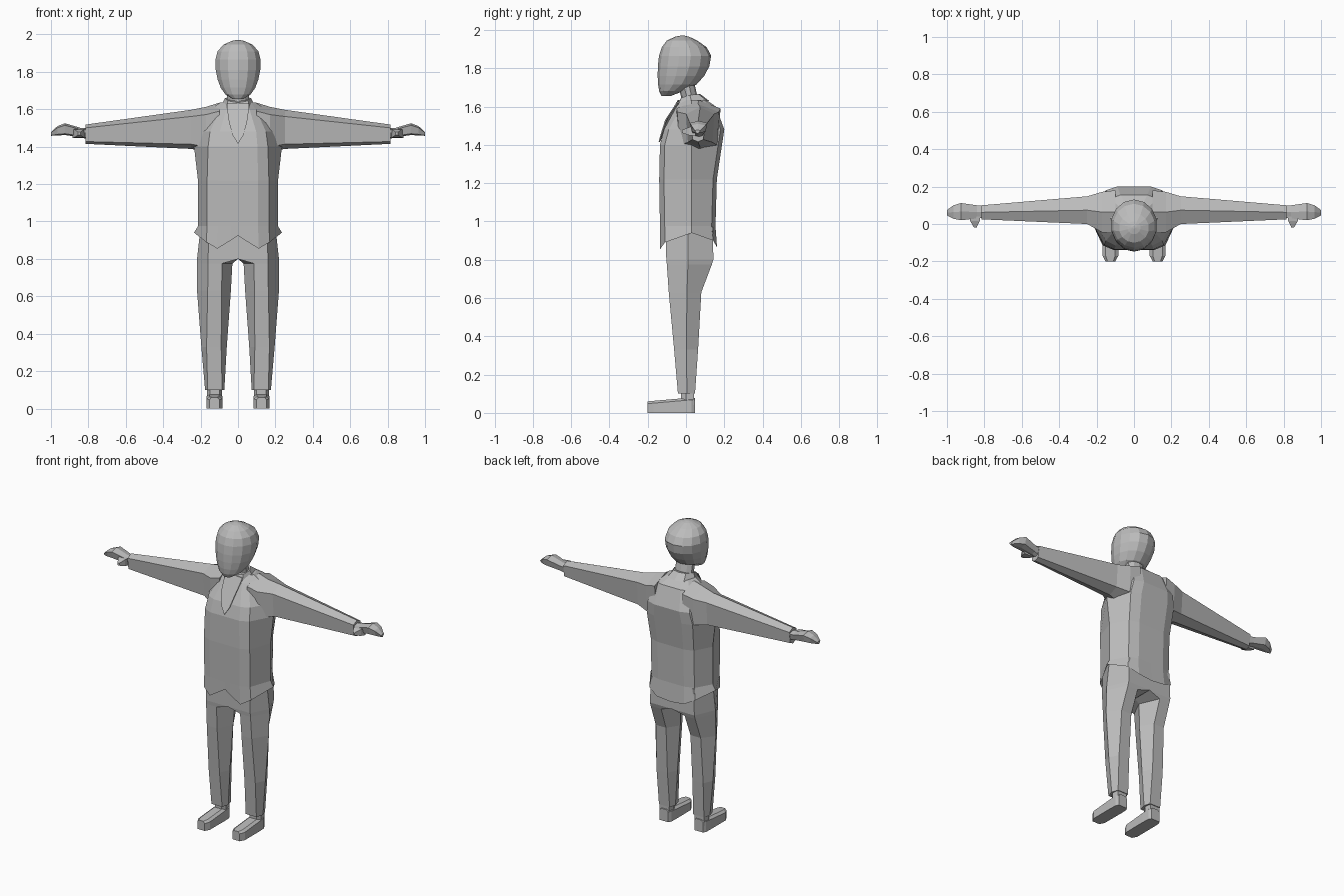
import bpy, bmesh, math

grey = bpy.data.materials.new("plain_grey")
grey.diffuse_color = (0.5, 0.5, 0.5, 1)


def loft(name, rings, cap_start=True, cap_end=True, mirror=False):
    """Skin a list of equal-length point rings, optionally mirrored across x = 0."""
    bm = bmesh.new()
    vr = [[bm.verts.new(p) for p in r] for r in rings]
    n = len(rings[0])
    for a, b in zip(vr, vr[1:]):
        for i in range(n):
            j = (i + 1) % n
            bm.faces.new((a[i], a[j], b[j], b[i]))
    if cap_start:
        bm.faces.new(vr[0][::-1])
    if cap_end:
        bm.faces.new(vr[-1])
    bmesh.ops.recalc_face_normals(bm, faces=bm.faces[:])
    me = bpy.data.meshes.new(name)
    bm.to_mesh(me)
    bm.free()
    me.materials.append(grey)
    ob = bpy.data.objects.new(name, me)
    bpy.context.collection.objects.link(ob)
    if mirror:
        ob.modifiers.new("mirror", 'MIRROR').use_mirror_merge = False
    return ob


def both_sides(half):
    """Close a half outline (front centre to back centre) by reflecting it."""
    return half + [(-x, y, z) for x, y, z in half[-2:0:-1]]


def oval(z, w, yf, yb, n=14):
    yc, ry = (yf + yb) / 2, (yb - yf) / 2
    return [(w * math.sin(2 * math.pi * i / n), yc - ry * math.cos(2 * math.pi * i / n), z)
            for i in range(n)]


# Head: egg shape with the chin pushed forward
loft("head", [oval(*s) for s in (
    (1.655, .03, -.128, -.08), (1.68, .07, -.14, -.015), (1.715, .095, -.146, .055),
    (1.76, .112, -.148, .095), (1.81, .122, -.147, .122), (1.865, .124, -.141, .131),
    (1.91, .112, -.126, .108), (1.945, .08, -.1, .058), (1.965, .035, -.055, .015),
    (1.971, .008, -.025, -.01))])

# Neck
loft("neck", [oval(*s, n=10) for s in (
    (1.58, .075, -.05, .09), (1.65, .062, -.025, .06), (1.74, .06, -.05, .04))])


# Jacket body: flat front and back panels with an angled side seam
def jacket_ring(z, fx, w, yf, yb, bx, hem=None):
    zs = hem or [z] * 8
    xy = [(0, yf), (fx * .22, yf), (fx * .65, yf), (fx, yf + .025), (w, .03),
          (bx, yb - .02), (bx * .6, yb), (0, yb)]
    return both_sides([(x, y, h) for (x, y), h in zip(xy, zs)])


loft("jacket", [
    jacket_ring(.9, .17, .235, -.135, .162, .165, [.925, .9, .855, .89, .94, .9, .865, .855]),
    jacket_ring(.975, .165, .214, -.136, .154, .155),
    jacket_ring(1.22, .165, .214, -.14, .161, .155),
    jacket_ring(1.40, .16, .235, -.136, .188, .165),
    jacket_ring(1.48, .15, .22, -.115, .2, .15),
    jacket_ring(1.60, .095, .15, -.05, .156, .12),
    jacket_ring(1.635, .07, .095, -.022, .105, .075)], cap_start=False)

# Collar and open V neckline
loft("collar", [
    both_sides([(0, -.05, 1.6), (.06, -.045, 1.6), (.09, .03, 1.62), (.06, .11, 1.63), (0, .12, 1.63)]),
    both_sides([(0, -.03, 1.635), (.055, -.025, 1.645), (.07, .02, 1.66), (.045, .065, 1.665), (0, .075, 1.665)])])
v_outline = both_sides([(0, -.136, 1.415), (.028, -.124, 1.46), (.048, -.102, 1.53),
                        (.058, -.056, 1.6), (.06, -.035, 1.63), (0, -.035, 1.635)])
loft("shirt_panel", [[(x, y - d, z) for x, y, z in v_outline] for d in (0, .007)])


# Sleeves: six-sided tubes running out along x
def sleeve_ring(x, y0, y1, z0, z1):
    yc, up, lo = (y0 + y1) / 2, z1 - (z1 - z0) * .17, z0 + (z1 - z0) * .12
    return [(x, yc, z1), (x, y0, up), (x, y0 + .01, lo),
            (x, yc, z0), (x, y1 - .01, lo), (x, y1, up)]


loft("sleeve", [sleeve_ring(*s) for s in (
    (.10, -.05, .18, 1.37, 1.635), (.17, -.045, .172, 1.37, 1.613),
    (.25, .0, .148, 1.388, 1.597), (.815, .025, .1, 1.415, 1.518))], mirror=True)

# Hands with a forward thumb
loft("hand", [sleeve_ring(*s) for s in (
    (.79, .035, .095, 1.435, 1.5), (.84, .03, .1, 1.45, 1.5), (.925, .02, .112, 1.462, 1.525),
    (.965, .028, .1, 1.46, 1.51), (1.0, .045, .075, 1.458, 1.478))], mirror=True)
loft("thumb", [[(x0, y, z0), (x1, y, z0), (x1, y, z1), (x0, y, z1)] for y, x0, x1, z0, z1 in (
    (.05, .82, .885, 1.445, 1.495), (.015, .825, .875, 1.45, 1.492),
    (-.02, .842, .855, 1.462, 1.478))], mirror=True)


# Trouser legs: six-sided, joined at the hips
def leg_ring(z, xi, a, b, xo, yf, yb, ym):
    return [(a, yf, z), (b, yf, z), (xo, ym, z), (b, yb, z), (a, yb, z), (xi, ym, z)]


loft("trouser_leg", [leg_ring(*s) for s in (
    (.97, 0, 0, .155, .2, -.105, .14, .01), (.80, 0, 0, .16, .219, -.103, .143, .01),
    (.775, .03, .085, .16, .22, -.1, .135, .01), (.63, .038, .088, .162, .219, -.09, .08, .005),
    (.33, .06, .09, .168, .196, -.062, .063, .002),
    (.10, .073, .085, .162, .176, -.042, .047, .005))], mirror=True)

# Ankles and shoes
loft("ankle", [[(x, y, z) for x, y in ((.086, .0), (.1, -.025), (.15, -.025), (.166, .0),
                                      (.16, .042), (.092, .042))]
               for z in (.04, .11)], mirror=True)


def shoe_ring(y, x0, x1, top):
    c = (x1 - x0) * .2
    return [(x0, y, 0), (x1, y, 0), (x1, y, top - .012), (x1 - c, y, top),
            (x0 + c, y, top), (x0, y, top - .012)]


loft("shoe", [shoe_ring(*s) for s in (
    (-.2, .1, .152, .06), (-.17, .084, .168, .063), (-.02, .083, .168, .076),
    (.03, .085, .166, .08), (.048, .095, .156, .078))], mirror=True)
